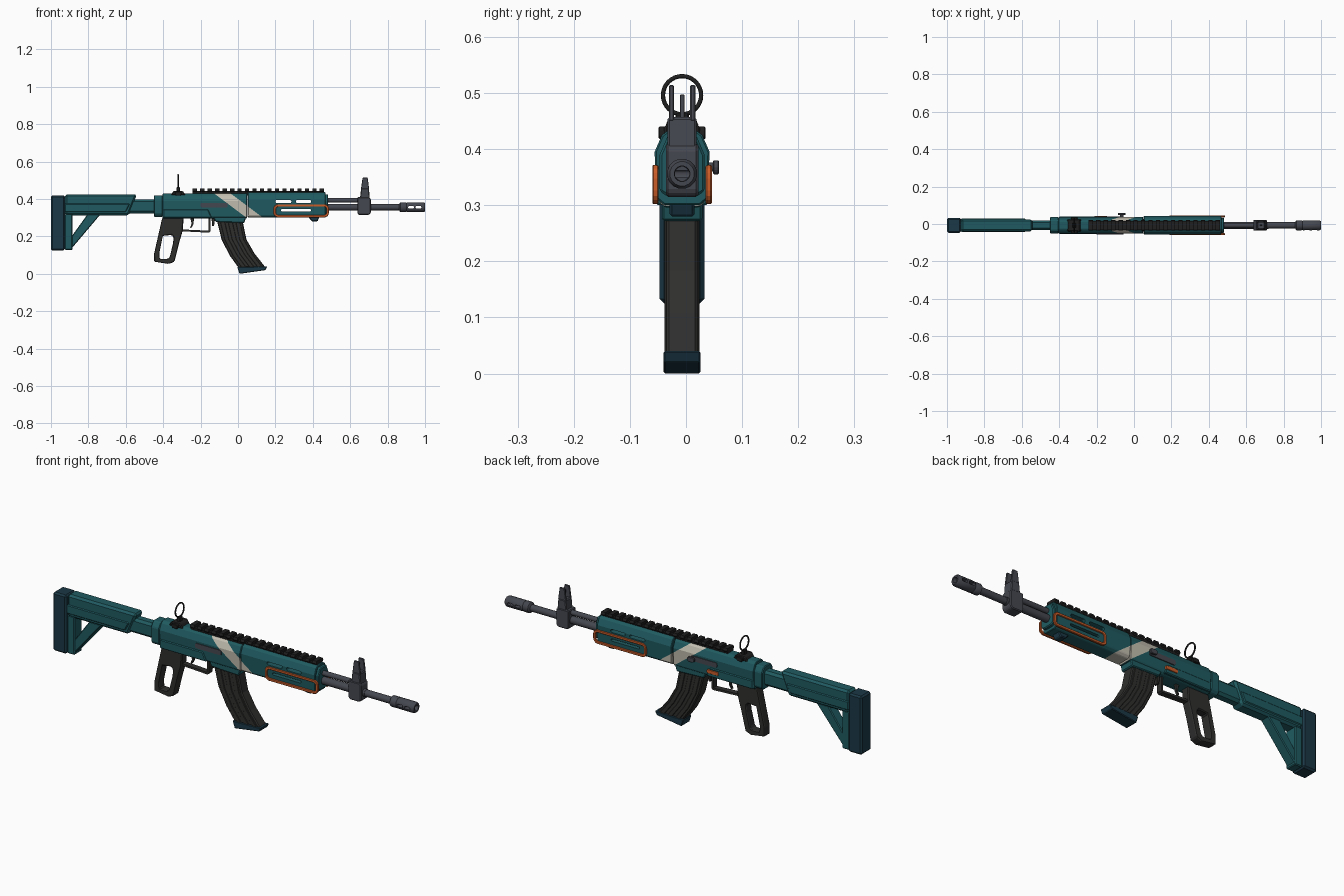
import bpy, bmesh, math
from mathutils import Vector

cube = bpy.data.objects.get("Cube")
if cube:
    bpy.data.objects.remove(cube, do_unlink=True)

CY = -0.007  # centre plane of the body


def material(name, *rgb):
    m = bpy.data.materials.new(name)
    m.use_nodes = True
    m.diffuse_color = (*rgb, 1)
    m.node_tree.nodes["Principled BSDF"].inputs["Base Color"].default_value = (*rgb, 1)
    return m


teal = material("teal", 0.014, 0.105, 0.12)
navy = material("dark_blue", 0.011, 0.04, 0.062)
black = material("black", 0.014, 0.014, 0.014)
charcoal = material("charcoal", 0.028, 0.028, 0.027)
grey = material("gunmetal", 0.06, 0.064, 0.08)
orange = material("orange", 0.6, 0.11, 0.022)
cream = material("cream", 0.55, 0.52, 0.44)


def add(name, bm, mat):
    bmesh.ops.recalc_face_normals(bm, faces=bm.faces)
    me = bpy.data.meshes.new(name)
    bm.to_mesh(me)
    bm.free()
    me.materials.append(mat)
    ob = bpy.data.objects.new(name, me)
    bpy.context.collection.objects.link(ob)
    return ob


def bake(ob):
    bpy.context.view_layer.update()
    me = bpy.data.meshes.new_from_object(ob.evaluated_get(bpy.context.evaluated_depsgraph_get()))
    ob.modifiers.clear()
    ob.data = me


def sweep(name, loop, axis, a, b, mat, bevel=0.004, hole=None):
    """Extrude a profile (with an optional matching hole) along x or y."""
    bm = bmesh.new()

    def ring(pts, t):
        return [bm.verts.new((t, u + CY, v) if axis == "x" else (u, t + CY, v)) for u, v in pts]

    n = len(loop)
    ends = [ring(loop, t) for t in (a, b)]
    holes = [ring(hole, t) for t in (a, b)] if hole else []
    for r in [ends] + ([holes] if hole else []):
        for i in range(n):
            j = (i + 1) % n
            bm.faces.new((r[0][i], r[0][j], r[1][j], r[1][i]))
    for k in (0, 1):
        if hole:
            for i in range(n):
                j = (i + 1) % n
                bm.faces.new((ends[k][i], ends[k][j], holes[k][j], holes[k][i]))
        else:
            bm.faces.new(ends[k])
    ob = add(name, bm, mat)
    if bevel:
        m = ob.modifiers.new("edge", "BEVEL")
        m.width, m.segments, m.limit_method = bevel, 1, "ANGLE"
    return ob


def plate(name, pts, half, mat, bevel=0.004, hole=None):
    return sweep(name, pts, "y", -half, half, mat, bevel, hole)


def rect(x0, x1, z0, z1):
    return [(x0, z0), (x1, z0), (x1, z1), (x0, z1)]


def rounded(x0, x1, z0, z1, r, steps=4):
    pts = []
    for k, (x, z) in enumerate(rect(x0 + r, x1 - r, z0 + r, z1 - r)):
        for i in range(steps + 1):
            t = math.pi * (1 + k / 2 + i / steps / 2)
            pts.append((x + r * math.cos(t), z + r * math.sin(t)))
    return pts


def section(half):
    """Symmetric cross-section from (half width, height) pairs."""
    return half + [(-w, z) for w, z in reversed(half)]


def lathe(name, profile, z, mat, sides=16):
    """Revolve (x, radius) pairs about a lengthwise axis."""
    bm = bmesh.new()
    rings = [[bm.verts.new((x, CY + r * math.cos(t), z + r * math.sin(t)))
              for t in (math.tau * (i + 0.5) / sides for i in range(sides))] for x, r in profile]
    for p, q in zip(rings, rings[1:]):
        for i in range(sides):
            j = (i + 1) % sides
            bm.faces.new((p[i], p[j], q[j], q[i]))
    bm.faces.new(rings[0])
    bm.faces.new(rings[-1])
    return add(name, bm, mat)


def cut(ob, loops):
    for pts in loops:
        cutter = plate("cutter", pts, 0.1, ob.data.materials[0], 0)
        cutter.hide_render = True
        m = ob.modifiers.new("cut", "BOOLEAN")
        m.operation, m.object = "DIFFERENCE", cutter
        bake(ob)
        bpy.data.objects.remove(cutter, do_unlink=True)


def paint_stripe(ob):
    """Slice a diagonal band into the part and colour it."""
    bake(ob)
    ob.data.materials.append(cream)
    no, lo, hi = Vector((0.6, 0, 0.8)), 0.267, 0.32
    bm = bmesh.new()
    bm.from_mesh(ob.data)
    for d in (lo, hi):
        bmesh.ops.bisect_plane(bm, geom=bm.verts[:] + bm.edges[:] + bm.faces[:],
                               plane_co=no * d, plane_no=no)
    for f in bm.faces:
        f.material_index = int(lo < f.calc_center_median().dot(no) < hi)
    bm.to_mesh(ob.data)
    bm.free()


# Shoulder stock
plate("butt_pad", rect(-1, -0.925, 0.125, 0.42), 0.04, navy, 0.008)
plate("stock_body", [(-0.925, 0.312), (-0.585, 0.312), (-0.54, 0.425), (-0.925, 0.425)], 0.032, teal, 0.01)
plate("stock_cheek", [(-0.925, 0.33), (-0.6, 0.33), (-0.578, 0.375), (-0.925, 0.375)], 0.036, teal)
plate("stock_spine", rect(-0.926, -0.885, 0.128, 0.32), 0.03, teal)
plate("stock_strut", [(-0.89, 0.135), (-0.735, 0.318), (-0.805, 0.318), (-0.89, 0.2)], 0.026, teal)
sweep("stock_tube", section([(0.015, 0.323), (0.026, 0.335), (0.026, 0.386), (0.015, 0.398)]),
      "x", -0.6, -0.44, teal, 0)
sweep("rear_collar", section([(0.03, 0.305), (0.044, 0.32), (0.044, 0.395), (0.027, 0.42)]),
      "x", -0.45, -0.403, teal)

# Receiver
receiver = sweep("receiver", section([(0.03, 0.296), (0.041, 0.306), (0.045, 0.39), (0.032, 0.42),
                                      (0.02, 0.43)]), "x", -0.403, 0.048, teal, 0.003)
paint_stripe(receiver)
plate("lower_receiver", [(-0.4, 0.3), (-0.14, 0.3), (-0.16, 0.345), (-0.4, 0.345)], 0.047, teal)
plate("magazine_well", [(-0.135, 0.31), (0.045, 0.31), (0.034, 0.272), (-0.12, 0.278)], 0.036, teal)
for s, side in ((1, "left"), (-1, "right")):
    sweep("bolt_slot_" + side, rounded(-0.2, -0.055, 0.355, 0.38, 0.008), "y", s * 0.03, s * 0.048, grey, 0)
sweep("bolt_stem", rounded(-0.075, -0.055, 0.36, 0.376, 0.007), "y", 0.03, 0.058, grey, 0)
sweep("bolt_knob", rounded(-0.085, -0.045, 0.355, 0.38, 0.012), "y", 0.055, 0.066, grey, 0.002)
sweep("selector", rounded(-0.21, -0.145, 0.318, 0.336, 0.006), "y", 0.04, 0.051, orange, 0.001)

# Handguard with open slots and side frames
guard = sweep("handguard", section([(0.032, 0.3), (0.046, 0.312), (0.049, 0.395), (0.036, 0.425),
                                    (0.02, 0.437)]), "x", 0.052, 0.467, teal, 0.003)
paint_stripe(guard)
cut(guard, [rounded(0.2, 0.285, 0.379, 0.394, 0.006), rounded(0.31, 0.39, 0.379, 0.394, 0.006),
            rounded(0.23, 0.39, 0.334, 0.346, 0.005)])
sweep("handguard_cap", section([(0.025, 0.315), (0.04, 0.325), (0.04, 0.39), (0.025, 0.425)]),
      "x", 0.46, 0.482, teal)
plate("handguard_stop", [(0.375, 0.305), (0.435, 0.305), (0.425, 0.28), (0.395, 0.28)], 0.022, navy)
for s, side in ((1, "left"), (-1, "right")):
    sweep("side_frame_" + side, rounded(0.19, 0.486, 0.302, 0.372, 0.024), "y", s * 0.042, s * 0.053,
          orange, 0.002, hole=rounded(0.203, 0.473, 0.315, 0.359, 0.013))

# Top rail and its teeth
sweep("rail_base", section([(0.02, 0.42), (0.024, 0.443)]), "x", -0.243, 0.46, black, 0)
TEETH = 18
for i in range(TEETH):
    x = -0.243 + i * 0.68 / (TEETH - 1)
    sweep("rail_tooth", section([(0.022, 0.436), (0.029, 0.443), (0.024, 0.455)]), "x", x, x + 0.023, black, 0)

# Rear ring sight
plate("rear_sight_base", [(-0.36, 0.42), (-0.28, 0.42), (-0.295, 0.443), (-0.345, 0.443)], 0.032, black)
sweep("rear_sight_knob", rounded(-0.337, -0.303, 0.418, 0.44, 0.008), "y", -0.042, 0.042, black, 0.002)
plate("rear_sight_stem", rect(-0.329, -0.311, 0.44, 0.463), 0.012, black, 0.002)
bpy.ops.mesh.primitive_torus_add(major_segments=32, minor_segments=8, major_radius=0.034,
                                 minor_radius=0.0038, location=(-0.32, CY, 0.496),
                                 rotation=(0, math.pi / 2, 0))
ring_sight = bpy.context.object
ring_sight.name = "rear_sight_ring"
ring_sight.data.materials.append(black)

# Barrel, gas tube and muzzle
barrel = lathe("barrel", [(0.45, 0.019), (0.72, 0.019), (0.72, 0.017), (0.88, 0.017)], 0.356, grey)
gas_tube = lathe("gas_tube", [(0.45, 0.013), (0.65, 0.013)], 0.393, grey, 12)
muzzle = lathe("muzzle_brake", [(0.862, 0.018), (0.868, 0.027), (0.895, 0.027), (0.9, 0.024), (0.905, 0.027),
                                (0.992, 0.027), (1, 0.022), (1, 0.014), (0.975, 0.013)], 0.356, grey)
cut(muzzle, [rounded(x, x + 0.03, 0.349, 0.362, 0.005) for x in (0.91, 0.95)])

# Front sight
plate("front_sight_block", [(0.645, 0.315), (0.7, 0.315), (0.71, 0.325), (0.71, 0.4), (0.7, 0.41),
                            (0.638, 0.41), (0.638, 0.325)], 0.029, grey)
plate("front_sight_tower", [(0.652, 0.4), (0.705, 0.4), (0.7, 0.457), (0.658, 0.457)], 0.026, grey)
for s, side in ((1, "left"), (-1, "right")):
    sweep("front_sight_ear_" + side, [(0.657, 0.45), (0.702, 0.45), (0.693, 0.514), (0.666, 0.514)],
          "y", s * 0.0145, s * 0.0235, grey, 0.002)
plate("front_sight_post", [(0.674, 0.45), (0.684, 0.45), (0.682, 0.497), (0.676, 0.497)], 0.004, grey, 0.001)

# Skeleton grip, trigger and guard
plate("grip", [(-0.405, 0.3), (-0.29, 0.3), (-0.296, 0.23), (-0.315, 0.165), (-0.34, 0.065),
               (-0.37, 0.053), (-0.448, 0.065), (-0.448, 0.11)], 0.022, charcoal, 0.005,
      hole=[(-0.402, 0.203), (-0.355, 0.208), (-0.344, 0.195), (-0.348, 0.16), (-0.365, 0.09),
            (-0.375, 0.08), (-0.418, 0.08), (-0.421, 0.11)])
plate("trigger_guard", [(-0.31, 0.228), (-0.155, 0.22), (-0.148, 0.226), (-0.148, 0.3), (-0.158, 0.3),
                        (-0.158, 0.231), (-0.31, 0.238)], 0.014, charcoal, 0)
plate("trigger", [(-0.255, 0.3), (-0.235, 0.3), (-0.238, 0.265), (-0.25, 0.245), (-0.256, 0.248),
                  (-0.248, 0.268)], 0.006, charcoal, 0.001)
plate("magazine_catch", [(-0.142, 0.3), (-0.122, 0.3), (-0.128, 0.255), (-0.138, 0.255)], 0.012, charcoal, 0.002)

# Curved magazine
rear = [(-0.113, 0.285), (-0.088, 0.184), (-0.045, 0.099), (0.003, 0.032)]
front = [(0.024, 0.285), (0.045, 0.184), (0.088, 0.109), (0.146, 0.036)]
plate("magazine", rear + front[::-1], 0.028, charcoal, 0.005)
for a, b in ((0.12, 0.3), (0.42, 0.6), (0.72, 0.9)):
    blend = [[(p[0] + (q[0] - p[0]) * t, p[1] + (q[1] - p[1]) * t) for p, q in zip(rear, front)] for t in (a, b)]
    plate("magazine_rib", blend[0] + blend[1][::-1], 0.031, charcoal, 0.002)
plate("magazine_foot", [(0.008, 0), (0.147, 0.02), (0.156, 0.04), (-0.004, 0.036)], 0.033, navy, 0.003)

# Smooth round parts, keeping their edges sharp
bpy.ops.object.select_all(action="DESELECT")
for ob in (barrel, gas_tube, muzzle, ring_sight):
    ob.select_set(True)
bpy.context.view_layer.objects.active = barrel
bpy.ops.object.shade_smooth_by_angle(angle=math.radians(50))
